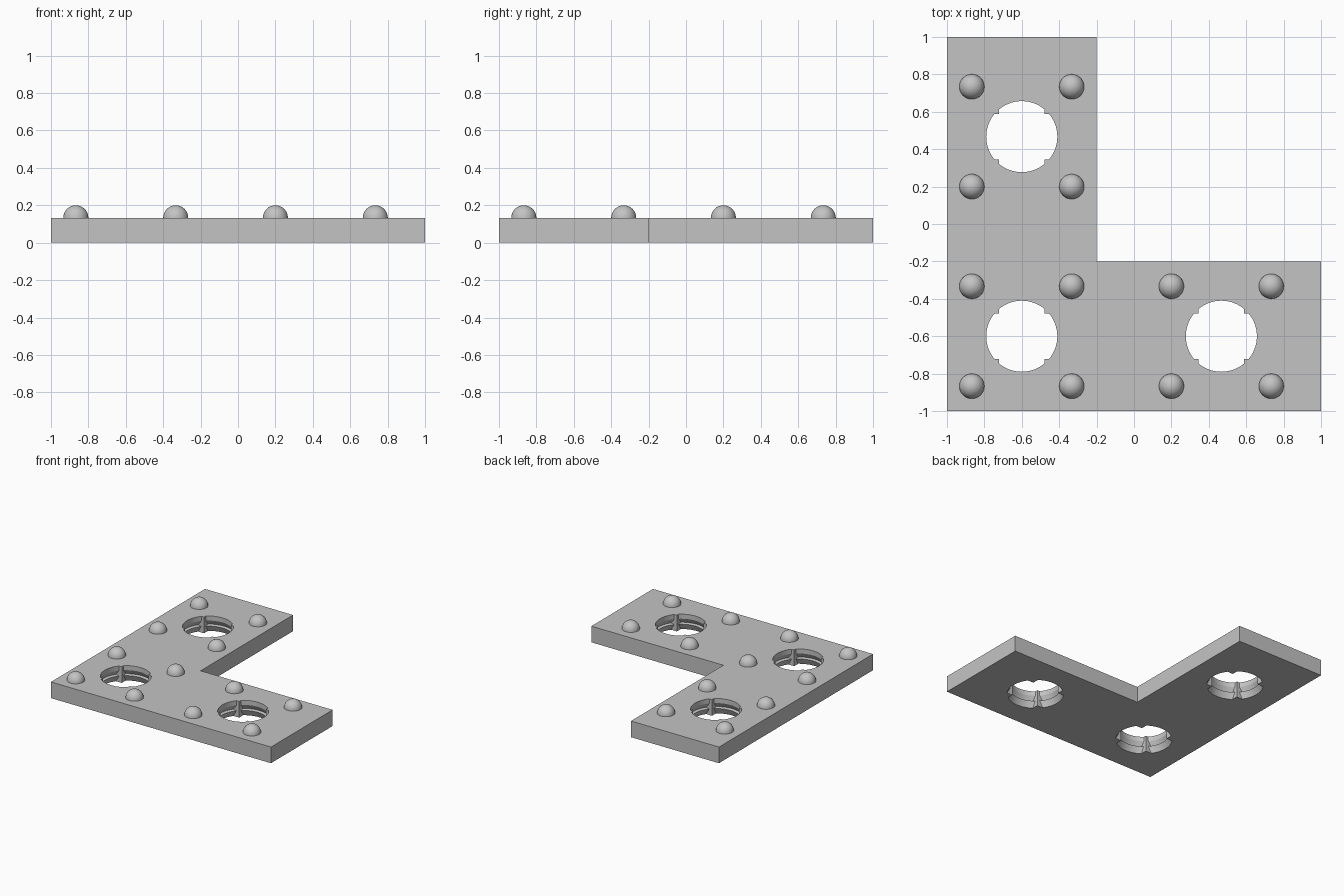
import bpy
import bmesh
import math

if "Cube" in bpy.data.objects:
    bpy.data.objects.remove(bpy.data.objects["Cube"], do_unlink=True)

THICK = 0.133
POST = 0.122            # inner corner of the guide posts in each hole
STUD_R = 0.067
HOLES = [(-0.6, -0.6), (-0.6, 0.467), (0.467, -0.6)]
STUD_OFFSET = 0.267

grey = bpy.data.materials.new("plain grey")
grey.use_nodes = True
colour = (0.55, 0.55, 0.55, 1)
grey.diffuse_color = colour
grey.node_tree.nodes["Principled BSDF"].inputs["Base Color"].default_value = colour


def make_object(name, bm):
    bmesh.ops.recalc_face_normals(bm, faces=bm.faces)
    mesh = bpy.data.meshes.new(name)
    bm.to_mesh(mesh)
    bm.free()
    mesh.materials.append(grey)
    obj = bpy.data.objects.new(name, mesh)
    bpy.context.collection.objects.link(obj)
    return obj


def activate(obj):
    bpy.ops.object.select_all(action='DESELECT')
    obj.select_set(True)
    bpy.context.view_layer.objects.active = obj


def hole_outline(radius, steps=14):
    """Circle with a square corner post left standing on each diagonal."""
    reach = math.asin(POST / radius)
    points = []
    for quarter in range(4):
        turn = quarter * math.pi / 2
        for i in range(steps + 1):
            a = turn - reach + 2 * reach * i / steps
            points.append((radius * math.cos(a), radius * math.sin(a)))
        corner = turn + math.pi / 4
        diagonal = POST * math.sqrt(2)
        points.append((diagonal * math.cos(corner), diagonal * math.sin(corner)))
    return points


# L-shaped plate
bm = bmesh.new()
outline = [(-1, -1), (1, -1), (1, -0.2), (-0.2, -0.2), (-0.2, 1), (-1, 1)]
face = bm.faces.new([bm.verts.new((x, y, 0)) for x, y in outline])
raised = bmesh.ops.extrude_face_region(bm, geom=[face])["geom"]
bmesh.ops.translate(bm, vec=(0, 0, THICK),
                    verts=[v for v in raised if isinstance(v, bmesh.types.BMVert)])
plate = make_object("plate", bm)

# Hole cutter: flared mouth below, snap groove in the middle, straight lip above
profile = [(0.218, -0.01), (0.19, 0.05), (0.213, 0.056), (0.19, 0.095), (0.19, 0.16)]
bm = bmesh.new()
for cx, cy in HOLES:
    rings = [[bm.verts.new((cx + x, cy + y, z)) for x, y in hole_outline(r)]
             for r, z in profile]
    bm.faces.new(rings[0])
    bm.faces.new(rings[-1])
    count = len(rings[0])
    for low, high in zip(rings, rings[1:]):
        for i in range(count):
            j = (i + 1) % count
            bm.faces.new((low[i], low[j], high[j], high[i]))
cutter = make_object("hole_cutter", bm)
cutter.hide_render = True

activate(plate)
cut = plate.modifiers.new("holes", 'BOOLEAN')
cut.operation = 'DIFFERENCE'
cut.solver = 'EXACT'
cut.object = cutter
bpy.ops.object.modifier_apply(modifier=cut.name)
bpy.data.objects.remove(cutter, do_unlink=True)
bpy.ops.object.shade_smooth_by_angle(angle=math.radians(15))

# Domed studs, four around each hole
dome_bm = bmesh.new()
bmesh.ops.create_uvsphere(dome_bm, u_segments=32, v_segments=16, radius=STUD_R)
bmesh.ops.delete(dome_bm, geom=[v for v in dome_bm.verts if v.co.z < -0.001],
                 context='VERTS')
for f in dome_bm.faces:
    f.smooth = True
first = make_object("stud", dome_bm)
spots = [(cx + sx * STUD_OFFSET, cy + sy * STUD_OFFSET, THICK)
         for cx, cy in HOLES for sx in (-1, 1) for sy in (-1, 1)]
first.location = spots[0]
for spot in spots[1:]:
    stud = bpy.data.objects.new("stud", first.data)
    stud.location = spot
    bpy.context.collection.objects.link(stud)
